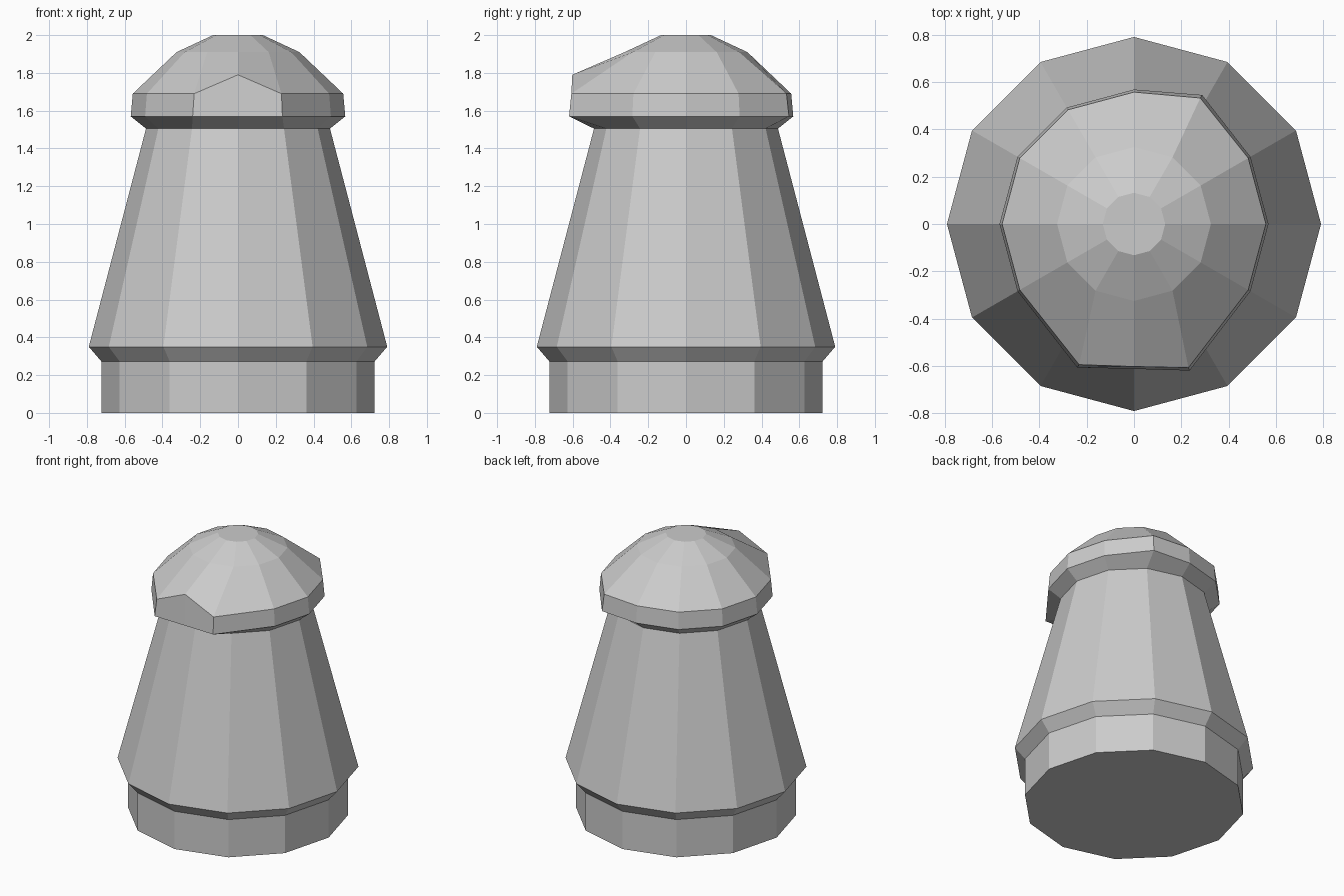
import bpy, bmesh
from math import cos, sin, radians

if "Cube" in bpy.data.objects:
    bpy.data.objects.remove(bpy.data.objects["Cube"])

SIDES = 12
FRONT_LEFT, FRONT, FRONT_RIGHT, BACK_RIGHT = 8, 9, 10, 2


def lathe(name, profile, edits=None):
    """Spin a (radius, z) profile into a closed flat-faced solid; edits move single ring points."""
    edits = edits or {}
    bm = bmesh.new()
    rings = []
    for row, (r, z) in enumerate(profile):
        ring = []
        for i in range(SIDES):
            a = radians(i * 360 / SIDES)
            ring.append(bm.verts.new(edits.get((row, i), (r * cos(a), r * sin(a), z))))
        rings.append(ring)
    for low, high in zip(rings, rings[1:]):
        for i in range(SIDES):
            j = (i + 1) % SIDES
            bm.faces.new((low[i], low[j], high[j], high[i]))
    bm.faces.new(rings[0][::-1])
    bm.faces.new(rings[-1])
    bmesh.ops.recalc_face_normals(bm, faces=bm.faces)
    mesh = bpy.data.meshes.new(name)
    bm.to_mesh(mesh)
    bm.free()
    obj = bpy.data.objects.new(name, mesh)
    bpy.context.collection.objects.link(obj)
    return obj


# Base, flared skirt, tapered body, undercut rim and faceted dome
profile = [(0.723, 0), (0.723, 0.272), (0.79, 0.35), (0.487, 1.505),
           (0.568, 1.57), (0.557, 1.69), (0.325, 1.91), (0.132, 2.0)]

# Brow pulled forward and peaked at the front, one corner nudged out at the back
brow = {
    (4, FRONT_LEFT): (-0.24, -0.606, 1.57),
    (4, FRONT): (0, -0.612, 1.57),
    (4, FRONT_RIGHT): (0.235, -0.619, 1.57),
    (4, BACK_RIGHT): (0.288, 0.545, 1.57),
    (5, FRONT_LEFT): (-0.232, -0.594, 1.69),
    (5, FRONT): (0, -0.602, 1.79),
    (5, FRONT_RIGHT): (0.23, -0.607, 1.69),
    (5, BACK_RIGHT): (0.28, 0.532, 1.69),
}
lathe("capped_post", profile, brow)
